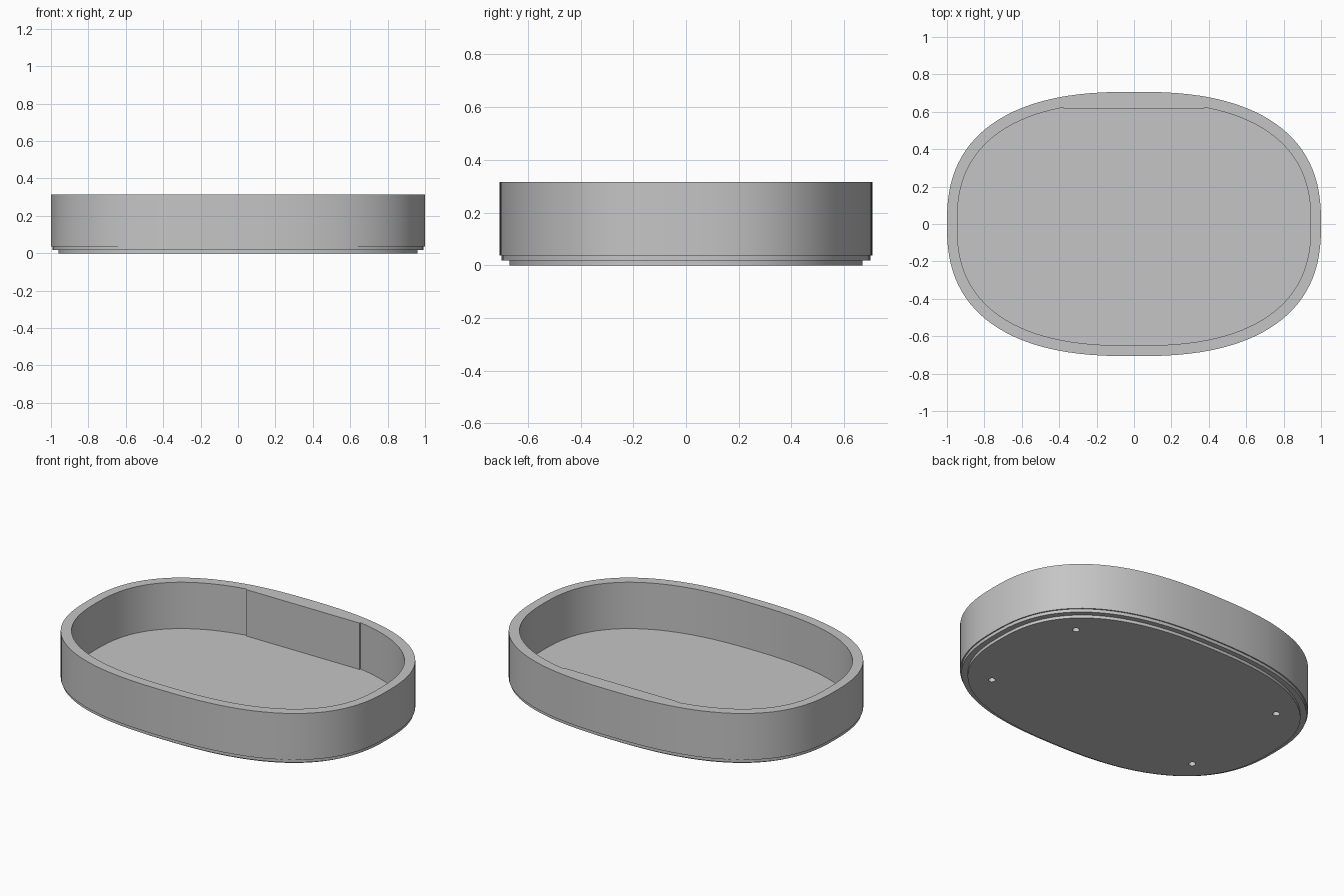
import bpy
import bmesh
import math

cube = bpy.data.objects.get("Cube")
if cube:
    bpy.data.objects.remove(cube, do_unlink=True)

POWER = 2.5
FLOOR, TOP = 0.037, 0.315
INNER_A, INNER_B = 0.945, 0.65
PANEL_X, PANEL_Y = 0.375, 0.615

grey = bpy.data.materials.new("plain grey")
grey.use_nodes = True
colour = (0.56, 0.56, 0.56, 1)
grey.diffuse_color = colour
grey.node_tree.nodes["Principled BSDF"].inputs["Base Color"].default_value = colour

# Shared outline angles, with close pairs where the flat panel steps in
step = math.acos((PANEL_X / INNER_A) ** (POWER / 2))
angles = [2 * math.pi * i / 112 for i in range(112)]
for corner in (step, math.pi - step):
    angles += [corner - 0.0006, corner + 0.0006]
angles.sort()


def outline(a, b, panel=False):
    points = []
    for t in angles:
        c, s = math.cos(t), math.sin(t)
        x = a * math.copysign(abs(c) ** (2 / POWER), c)
        y = b * math.copysign(abs(s) ** (2 / POWER), s)
        if panel and abs(x) < PANEL_X:
            y = min(y, PANEL_Y)
        points.append((x, y))
    return points


def loft(name, sections, closed_loop):
    """Skin a stack of (outline, z) sections, looped round or capped."""
    bm = bmesh.new()
    rings = [[bm.verts.new((x, y, z)) for x, y in pts] for pts, z in sections]
    pairs = list(zip(rings, rings[1:]))
    if closed_loop:
        pairs.append((rings[-1], rings[0]))
    else:
        bm.faces.new(rings[0])
        bm.faces.new(rings[-1])
    n = len(angles)
    for low, high in pairs:
        for i in range(n):
            j = (i + 1) % n
            bm.faces.new((low[i], low[j], high[j], high[i]))
    bmesh.ops.recalc_face_normals(bm, faces=bm.faces)
    mesh = bpy.data.meshes.new(name)
    bm.to_mesh(mesh)
    bm.free()
    mesh.materials.append(grey)
    obj = bpy.data.objects.new(name, mesh)
    bpy.context.collection.objects.link(obj)
    return obj


def activate(obj):
    bpy.ops.object.select_all(action="DESELECT")
    obj.select_set(True)
    bpy.context.view_layer.objects.active = obj


# Tray wall with the flat panel on the inside of the back
outer = outline(1, 0.707)
inner = outline(INNER_A, INNER_B, panel=True)
wall = loft("tray_wall",
            [(outer, FLOOR), (outer, TOP), (inner, TOP), (inner, FLOOR)], True)

# Stepped base, whose top is the tray floor
foot = outline(0.96, 0.67)
lip = outline(0.993, 0.70)
base = loft("stepped_base",
            [(foot, 0), (foot, 0.018), (lip, 0.018), (lip, FLOOR)], False)

# Four blind holes in the underside
for sx in (-1, 1):
    for sy in (-1, 1):
        bpy.ops.mesh.primitive_cylinder_add(
            vertices=16, radius=0.02, depth=0.05,
            location=(sx * 0.71, sy * 0.355, 0))
        cutter = bpy.context.object
        cutter.name = "hole_cutter"
        cutter.hide_render = True
        cutter.data.materials.append(grey)
        cut = base.modifiers.new("hole", "BOOLEAN")
        cut.operation = "DIFFERENCE"
        cut.solver = "EXACT"
        cut.object = cutter
        activate(base)
        bpy.ops.object.modifier_apply(modifier=cut.name)
        bpy.data.objects.remove(cutter, do_unlink=True)

for obj in (wall, base):
    activate(obj)
    bpy.ops.object.shade_smooth_by_angle(angle=math.radians(30))
